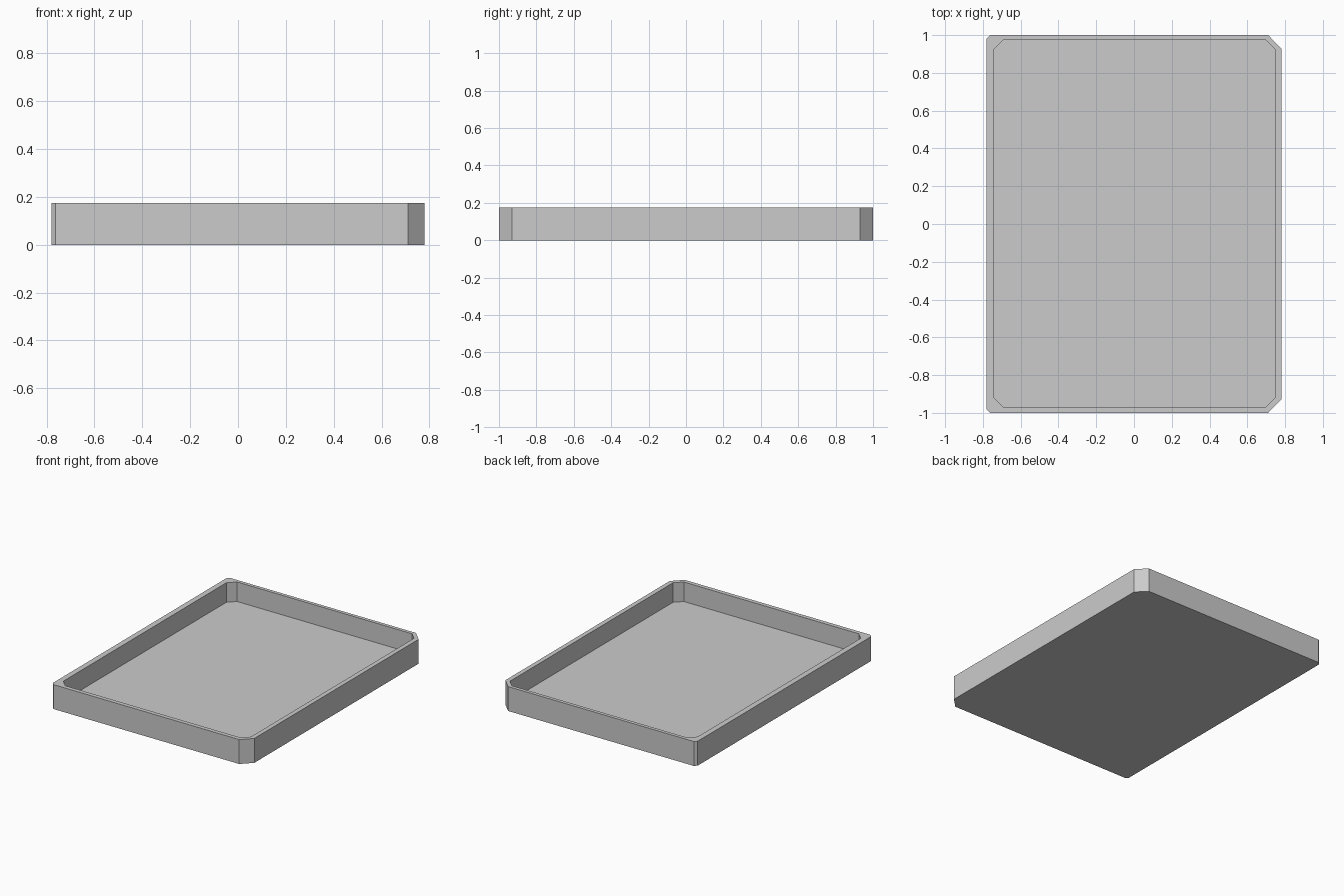
import bpy
import bmesh

if "Cube" in bpy.data.objects:
    bpy.data.objects.remove(bpy.data.objects["Cube"], do_unlink=True)

HEIGHT = 0.175
FLOOR = 0.035

grey = bpy.data.materials.new("plain grey")
grey.use_nodes = True
colour = (0.6, 0.6, 0.6, 1)
grey.diffuse_color = colour
grey.node_tree.nodes["Principled BSDF"].inputs["Base Color"].default_value = colour


def chamfered_outline(left, right, front, back, cut_left, cut_right):
    """Rectangle with cut corners, counter-clockwise seen from above."""
    a, b = cut_left, cut_right
    return [(left + a, front), (right - b, front),
            (right, front + b), (right, back - b),
            (right - b, back), (left + a, back),
            (left, back - a), (left, front + a)]


def bridge(bm, lower, upper):
    for i in range(len(lower)):
        j = (i + 1) % len(lower)
        bm.faces.new((lower[i], lower[j], upper[j], upper[i]))


# Tray: outer wall, flat rim, inner wall and recessed floor
outer = chamfered_outline(-0.78, 0.78, -1, 1, 0.018, 0.07)
inner = chamfered_outline(-0.74, 0.747, -0.97, 0.975, 0.05, 0.05)

bm = bmesh.new()
levels = [(outer, 0), (outer, HEIGHT), (inner, HEIGHT), (inner, FLOOR)]
loops = [[bm.verts.new((x, y, z)) for x, y in outline] for outline, z in levels]
for lower, upper in zip(loops, loops[1:]):
    bridge(bm, lower, upper)
bm.faces.new(reversed(loops[0]))
bm.faces.new(loops[-1])
bmesh.ops.recalc_face_normals(bm, faces=bm.faces[:])

mesh = bpy.data.meshes.new("tray")
bm.to_mesh(mesh)
bm.free()
mesh.materials.append(grey)
tray = bpy.data.objects.new("tray", mesh)
bpy.context.collection.objects.link(tray)
